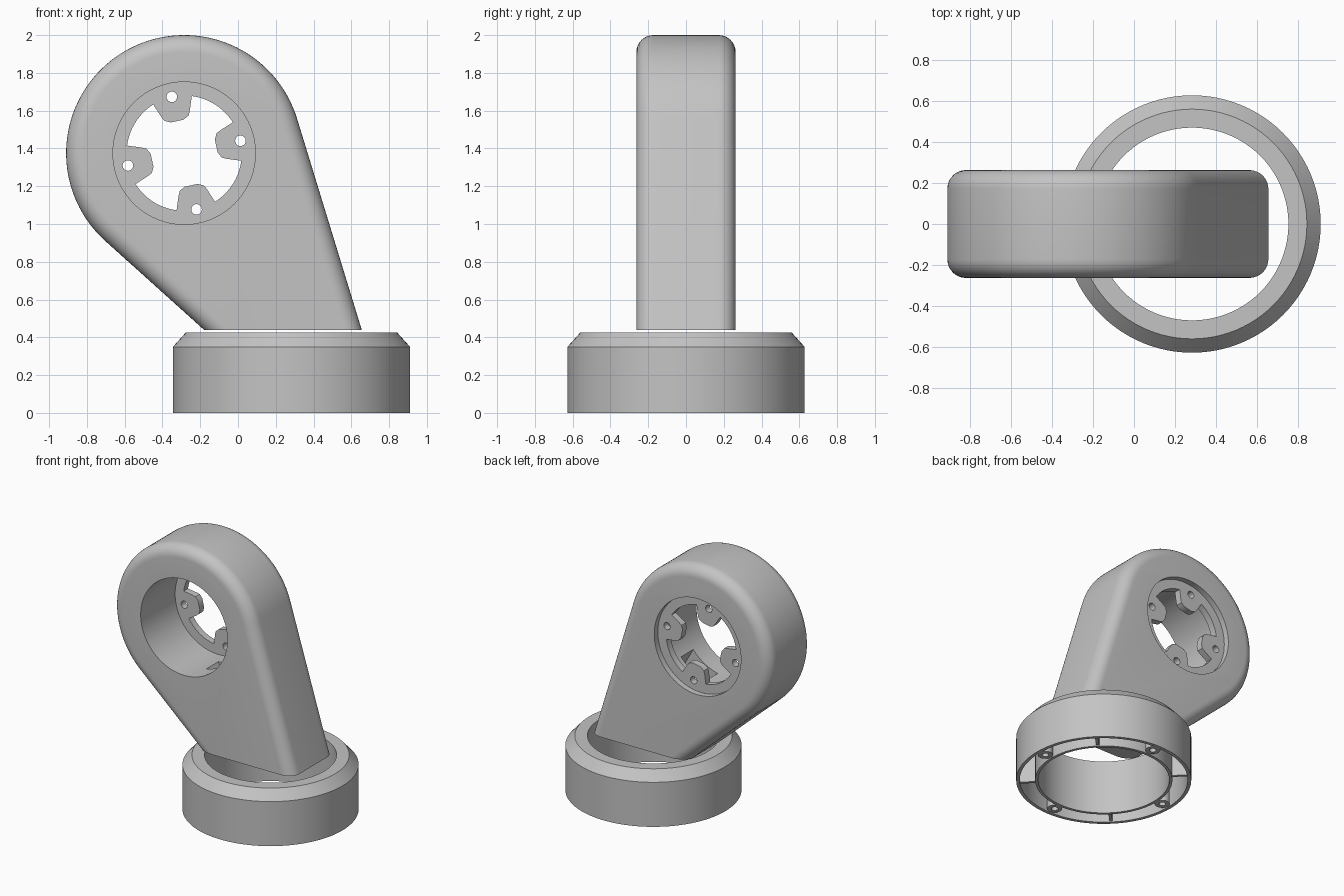
import bpy, bmesh
from math import sin, cos, pi, radians, degrees, acos, atan2, hypot
from mathutils import Matrix

if "Cube" in bpy.data.objects:
    bpy.data.objects.remove(bpy.data.objects["Cube"], do_unlink=True)

grey = bpy.data.materials.new("plain grey")
grey.use_nodes = True
grey.diffuse_color = (0.55, 0.55, 0.55, 1)
grey.node_tree.nodes["Principled BSDF"].inputs["Base Color"].default_value = (0.55, 0.55, 0.55, 1)

CX, CZ, HEAD_R, HALF = -0.285, 1.375, 0.625, 0.263
BORE_R, OPEN_R = 0.377, 0.305
BASE_X, BODY_Z = 0.283, 0.44


def arc(cx, cz, r, start, end, n):
    """Points along an arc, angles in degrees."""
    angles = [radians(start + (end - start) * i / n) for i in range(n + 1)]
    return [(cx + r * cos(a), cz + r * sin(a)) for a in angles]


def circle(cx, cz, r, n):
    return arc(cx, cz, r, 0, 360, n)[:-1]


def finish(name, bm):
    bmesh.ops.recalc_face_normals(bm, faces=bm.faces)
    mesh = bpy.data.meshes.new(name)
    bm.to_mesh(mesh)
    bm.free()
    mesh.materials.append(grey)
    obj = bpy.data.objects.new(name, mesh)
    bpy.context.collection.objects.link(obj)
    return obj


def prism_mesh(outline, y0, y1):
    """Extrude an xz outline along y."""
    bm = bmesh.new()
    face = bm.faces.new([bm.verts.new((x, y0, z)) for x, z in outline])
    out = bmesh.ops.extrude_face_region(bm, geom=[face])
    verts = [v for v in out["geom"] if isinstance(v, bmesh.types.BMVert)]
    bmesh.ops.translate(bm, verts=verts, vec=(0, y1 - y0, 0))
    bmesh.ops.recalc_face_normals(bm, faces=bm.faces)
    return bm


def prism(name, outline, y0, y1):
    return finish(name, prism_mesh(outline, y0, y1))


def lathe(name, profile, n, centre=(0, 0)):
    """Revolve a closed (radius, z) profile about a vertical axis."""
    bm = bmesh.new()
    rings = []
    for i in range(n):
        a = 2 * pi * i / n
        rings.append([bm.verts.new((centre[0] + r * cos(a), centre[1] + r * sin(a), z))
                      for r, z in profile])
    for i in range(n):
        a, b = rings[i], rings[(i + 1) % n]
        for j in range(len(profile)):
            k = (j + 1) % len(profile)
            bm.faces.new((a[j], b[j], b[k], a[k]))
    return finish(name, bm)


def cut(obj, cutter):
    cutter.hide_render = True
    mod = obj.modifiers.new("cut", 'BOOLEAN')
    mod.operation, mod.solver, mod.object = 'DIFFERENCE', 'EXACT', cutter
    bpy.context.view_layer.objects.active = obj
    bpy.ops.object.modifier_apply(modifier=mod.name)
    bpy.data.objects.remove(cutter, do_unlink=True)


def smooth(obj):
    bpy.ops.object.select_all(action='DESELECT')
    obj.select_set(True)
    bpy.context.view_layer.objects.active = obj
    bpy.ops.object.shade_smooth_by_angle(angle=radians(30))


def tangent(px, pz, side):
    """Angle and point where a line from the foot corner touches the head circle."""
    dx, dz = px - CX, pz - CZ
    a = atan2(dz, dx) + side * acos(HEAD_R / hypot(dx, dz))
    return degrees(a), (CX + HEAD_R * cos(a), CZ + HEAD_R * sin(a))


def extend(t, p, z):
    """Carry the line t-p on down to height z."""
    k = (z - t[1]) / (p[1] - t[1])
    return (t[0] + (p[0] - t[0]) * k, z)


# Arm body: teardrop outline with rounded rims, trimmed flat at the foot
foot_l, foot_r = (-0.18, BODY_Z), (0.655, BODY_Z)
ang_r, tan_r = tangent(*foot_r, 1)
ang_l, tan_l = tangent(*foot_l, -1)
outline = arc(CX, CZ, HEAD_R, ang_r, ang_l + 360, 72)
outline += [extend(tan_l, foot_l, 0.2), extend(tan_r, foot_r, 0.2)]
bm = prism_mesh(outline, -HALF, HALF)
rims = [e for e in bm.edges if abs(e.verts[0].co.y - e.verts[1].co.y) < 1e-5]
bmesh.ops.bevel(bm, geom=rims, offset=0.09, offset_type='OFFSET', segments=8,
                profile=0.5, affect='EDGES', clamp_overlap=False)
bmesh.ops.bisect_plane(bm, geom=bm.verts[:] + bm.edges[:] + bm.faces[:],
                       plane_co=(0, 0, BODY_Z), plane_no=(0, 0, 1), clear_inner=True)
bmesh.ops.holes_fill(bm, edges=[e for e in bm.edges if e.is_boundary], sides=0)
body = finish("arm_body", bm)

# Cross bore and the cable passage running from it down to the foot
cut(body, prism("bore_cutter", circle(CX, CZ, BORE_R, 96), -0.5, 0.5))
passage = [(-0.28, 1.15), (0.0, 1.15), (0.42, 0.4), (0.1, 0.4)]
cut(body, prism("passage_cutter", passage, -0.1, 0.05))
smooth(body)

# Mounting flange near the back of the bore, with four inward screw tabs
TAB = [(0.215, 0.078), (0.19, 0.066), (0.174, 0.035)]
tab_side = TAB + [(u, -v) for u, v in reversed(TAB)]
opening, screw_centres = [], []
for i in range(4):
    mid = 12.4 + 90 * i
    c, s = cos(radians(mid)), sin(radians(mid))
    opening += [(CX + u * c + v * s, CZ + u * s - v * c) for u, v in tab_side]
    opening += arc(CX, CZ, OPEN_R, mid + 20, mid + 70, 16)
    screw_centres.append((CX + OPEN_R * c, CZ + OPEN_R * s))
flange = prism("mounting_flange", circle(CX, CZ, BORE_R + 0.001, 96), 0.165, 0.218)
cut(flange, prism("opening_cutter", opening, 0, 0.5))
for x, z in screw_centres:
    cut(flange, prism("screw_cutter", circle(x, z, 0.028, 24), 0, 0.5))
smooth(flange)

# Base ring: chamfered top, channel hollowed from below
base = lathe("base_ring", [(0.47, 0), (0.492, 0), (0.492, 0.33), (0.602, 0.33), (0.602, 0),
                           (0.6275, 0), (0.6275, 0.35), (0.56, 0.425), (0.47, 0.425)],
             96, (BASE_X, 0))
smooth(base)

# Screw bosses and stiffening ribs inside the channel
for i in range(4):
    a = pi / 2 * i
    boss = lathe("screw_boss", [(0.024, 0.005), (0.054, 0.005), (0.054, 0.335), (0.024, 0.335)],
                 24, (BASE_X + 0.547 * cos(a), 0.547 * sin(a)))
    smooth(boss)
    bm = bmesh.new()
    bmesh.ops.create_cube(bm, size=1)
    bmesh.ops.scale(bm, verts=bm.verts, vec=(0.12, 0.022, 0.325))
    bmesh.ops.translate(bm, verts=bm.verts, vec=(0.547, 0, 0.17))
    bmesh.ops.rotate(bm, verts=bm.verts, matrix=Matrix.Rotation(a + pi / 4, 3, 'Z'))
    bmesh.ops.translate(bm, verts=bm.verts, vec=(BASE_X, 0, 0))
    finish("channel_rib", bm)
